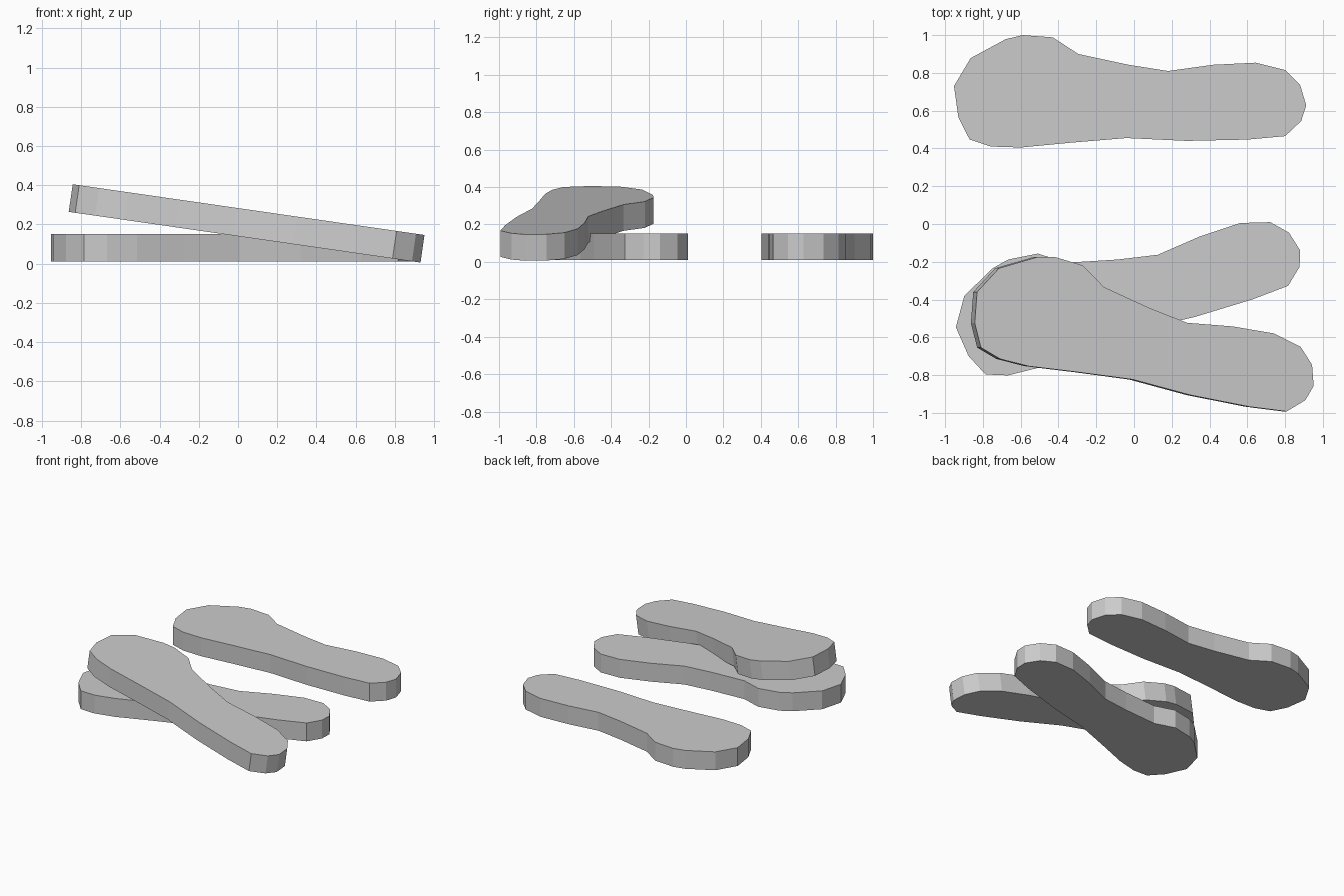
import bpy, bmesh
from math import radians
from mathutils import Matrix, Vector

if "Cube" in bpy.data.objects:
    bpy.data.objects.remove(bpy.data.objects["Cube"])

# Shared sole outline, clockwise from the left end
OUTLINE = [(-.953, .73), (-.865, .878), (-.68, .978), (-.59, 1.0), (-.43, .988), (-.295, .90),
           (-.03, .843), (.18, .81), (.42, .843), (.645, .854), (.80, .815), (.88, .735),
           (.912, .628), (.885, .545), (.80, .465), (.60, .447), (.28, .44), (-.04, .455),
           (-.34, .43), (-.60, .405), (-.757, .41), (-.87, .447), (-.93, .566)]
THICK = .142
TIP = Vector((*OUTLINE[12], 0))  # right-hand tip is the placing anchor


def sole(name, tip_at, turn=0, tilt=0):
    """Extruded outline, turned about z, tilted about y, tip moved to tip_at."""
    bm = bmesh.new()
    verts = [bm.verts.new(Vector((x, y, 0)) - TIP) for x, y in OUTLINE]
    face = bm.faces.new(verts)
    ext = bmesh.ops.extrude_face_region(bm, geom=[face], use_keep_orig=True)
    top = [v for v in ext["geom"] if isinstance(v, bmesh.types.BMVert)]
    bmesh.ops.translate(bm, verts=top, vec=(0, 0, THICK))
    bmesh.ops.recalc_face_normals(bm, faces=bm.faces)
    mat = (Matrix.Translation(tip_at) @ Matrix.Rotation(radians(tilt), 4, 'Y')
           @ Matrix.Rotation(radians(turn), 4, 'Z'))
    bm.transform(mat)
    mesh = bpy.data.meshes.new(name)
    bm.to_mesh(mesh)
    bm.free()
    obj = bpy.data.objects.new(name, mesh)
    bpy.context.collection.objects.link(obj)
    return obj


# Two soles lying flat, the third leaning on the second
sole("back_sole", (.912, .628, .01))
sole("lower_sole", (.88, -.14, .01), turn=15.7)
sole("leaning_sole", (.931, -.857, .006), turn=-12.3, tilt=8.2)
